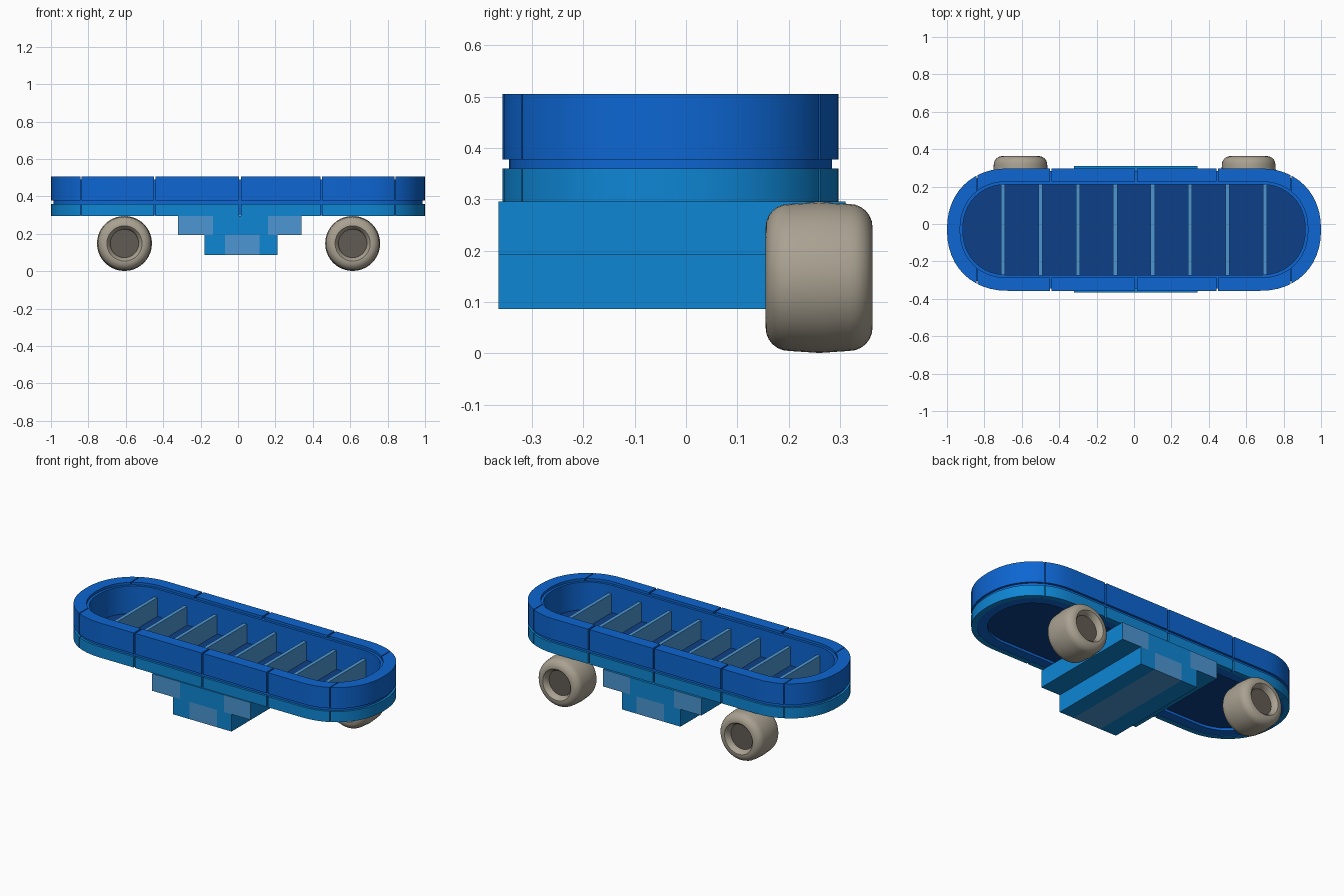
import bpy, bmesh, math
from mathutils import Matrix, Vector

cube = bpy.data.objects.get("Cube")
if cube:
    bpy.data.objects.remove(cube, do_unlink=True)


def material(name, r, g, b):
    lin = [((c / 255 + 0.055) / 1.055) ** 2.4 if c > 10 else c / 255 / 12.92 for c in (r, g, b)]
    m = bpy.data.materials.new(name)
    m.use_nodes = True
    m.diffuse_color = (*lin, 1)
    m.node_tree.nodes["Principled BSDF"].inputs["Base Color"].default_value = (*lin, 1)
    return m


RIM = material("rim blue", 13, 102, 210)
AZURE = material("azure", 14, 134, 212)
STEEL = material("light steel blue", 76, 150, 210)
FLOOR = material("deep blue", 13, 64, 135)
STONE = material("stone", 170, 162, 146)
HUB = material("dark hub", 98, 91, 83)

MID_Y, END_R, END_X = -0.03, 0.327, 0.673


def finish(name, bm, mats, smooth=None):
    bmesh.ops.recalc_face_normals(bm, faces=bm.faces)
    mesh = bpy.data.meshes.new(name)
    bm.to_mesh(mesh)
    bm.free()
    for m in mats:
        mesh.materials.append(m)
    ob = bpy.data.objects.new(name, mesh)
    bpy.context.collection.objects.link(ob)
    if smooth:
        smooth_shade(ob, smooth)
    return ob


def activate(ob):
    bpy.ops.object.select_all(action="DESELECT")
    ob.select_set(True)
    bpy.context.view_layer.objects.active = ob


def smooth_shade(ob, degrees=35):
    activate(ob)
    bpy.ops.object.shade_smooth_by_angle(angle=math.radians(degrees))


def add_box(bm, lo, hi):
    lo, hi = Vector(lo), Vector(hi)
    mat = Matrix.Translation((lo + hi) / 2) @ Matrix.Diagonal((*(hi - lo), 1))
    verts = bmesh.ops.create_cube(bm, size=1, matrix=mat)["verts"]
    return {f for v in verts for f in v.link_faces}


def outline(offset, n=24):
    """Long rounded outline, shrunk inward by offset."""
    r, pts = END_R - offset, []
    for side in (1, -1):
        for i in range(n + 1):
            a = math.pi * (i / n - 0.5)
            c, s = math.cos(a), math.sin(a)
            x = END_X + r * max(c, 0) ** 0.92
            y = r * math.copysign(abs(s) ** 0.92, s)
            pts.append((side * x, MID_Y + side * y))
    return pts


def ring(name, outer, inner, z0, z1, mat):
    bm = bmesh.new()
    loops = [[bm.verts.new((x, y, z)) for x, y in outline(o)]
             for o, z in ((outer, z0), (outer, z1), (inner, z1), (inner, z0))]
    n = len(loops[0])
    for k in range(4):
        a, b = loops[k], loops[(k + 1) % 4]
        for i in range(n):
            j = (i + 1) % n
            bm.faces.new((a[i], a[j], b[j], b[i]))
    return finish(name, bm, [mat])


# Tray: inner core plus upper and lower bands
core = ring("tray_core", 0.013, 0.085, 0.297, 0.49, RIM)
upper = ring("upper_band", 0, 0.07, 0.378, 0.505, RIM)
lower = ring("lower_band", 0, 0.03, 0.295, 0.36, AZURE)

# Seams cut through both bands
bm = bmesh.new()
for x, w in ((-0.84, 0.005), (-0.445, 0.01), (0.01, 0.01), (0.445, 0.01), (0.84, 0.005)):
    add_box(bm, (x - w / 2, -0.6, 0.2), (x + w / 2, 0.6, 0.6))
cutter = finish("seam_cutter", bm, [RIM])
cutter.hide_render = True
for band in (upper, lower):
    mod = band.modifiers.new("seams", "BOOLEAN")
    mod.operation, mod.solver, mod.object = "DIFFERENCE", "EXACT", cutter
    activate(band)
    bpy.ops.object.modifier_apply(modifier=mod.name)
bpy.data.objects.remove(cutter, do_unlink=True)
for ob in (core, upper, lower):
    smooth_shade(ob)

# Tray floor
bm = bmesh.new()
face = bm.faces.new([bm.verts.new((x, y, 0.312)) for x, y in outline(0.08)])
top = bmesh.ops.extrude_face_region(bm, geom=[face])["geom"]
bmesh.ops.translate(bm, vec=(0, 0, 0.012), verts=[v for v in top if isinstance(v, bmesh.types.BMVert)])
finish("tray_floor", bm, [FLOOR])

# Cross ribs
for i in range(8):
    x = -0.7 + 0.2 * i
    bm = bmesh.new()
    add_box(bm, (x - 0.011, -0.272, 0.32), (x + 0.011, 0.212, 0.438))
    finish(f"cross_rib_{i + 1}", bm, [STEEL])

# Stepped block under the tray, with alternating coloured ends
def stepped_block(name, xs, z0, z1, steel_slots, steel_below):
    bm = bmesh.new()
    for i in range(3):
        faces = add_box(bm, (xs[i], -0.365, z0), (xs[i + 1], 0.31, z1))
        bm.normal_update()
        for f in faces:
            end = abs(f.normal.y) > 0.5
            below = steel_below and f.normal.z < -0.5
            f.material_index = int(i in steel_slots and (end or below))
    finish(name, bm, [AZURE, STEEL])


stepped_block("upper_block", (-0.32, -0.135, 0.16, 0.34), 0.192, 0.296, (0, 2), False)
stepped_block("lower_block", (-0.18, -0.07, 0.115, 0.212), 0.087, 0.192, (1,), True)

# Wheels: lathed tyre with a recessed hub on each face
def wheel(name, cx):
    half, r, fillet, hub = 0.104, 0.147, 0.045, 0.076
    side = [(0, half - 0.035), (hub, half - 0.035), (hub + 0.006, half - 0.012), (hub + 0.018, half)]
    for i in range(7):
        a = math.pi / 2 * (1 - i / 6)
        side.append((r - 0.004 - fillet + fillet * math.cos(a), half - fillet + fillet * math.sin(a)))
    profile = side + [(r, 0)] + [(p, -y) for p, y in reversed(side)]
    bm = bmesh.new()
    verts = [bm.verts.new((p, y, 0)) for p, y in profile]
    edges = [bm.edges.new(pair) for pair in zip(verts, verts[1:])]
    bmesh.ops.spin(bm, geom=verts + edges, cent=(0, 0, 0), axis=(0, 1, 0),
                   angle=2 * math.pi, steps=40, use_duplicate=False)
    bmesh.ops.remove_doubles(bm, verts=bm.verts, dist=0.0001)
    for f in bm.faces:
        f.material_index = int(all(math.hypot(v.co.x, v.co.z) < hub + 0.002 for v in f.verts))
    bmesh.ops.translate(bm, vec=(cx, 0.259, 0.148), verts=bm.verts)
    finish(name, bm, [STONE, HUB], 40)


wheel("wheel_right", -0.607)
wheel("wheel_left", 0.613)
